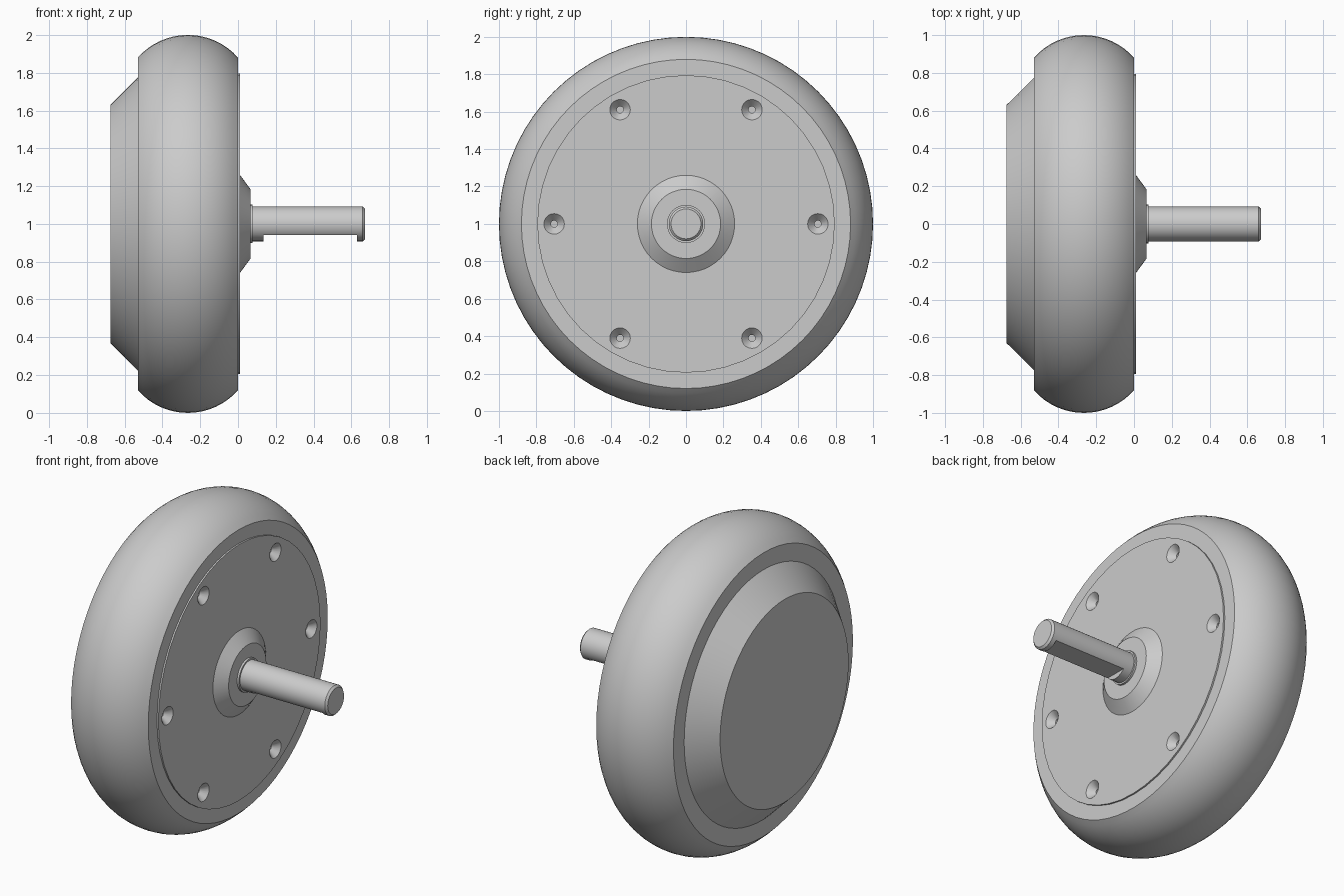
import bpy, bmesh
from math import cos, sin, pi, radians, asin
from mathutils import Matrix

if "Cube" in bpy.data.objects:
    bpy.data.objects.remove(bpy.data.objects["Cube"])

grey = bpy.data.materials.new("plain grey")
grey.use_nodes = True
grey.diffuse_color = (0.6, 0.6, 0.6, 1)
grey.node_tree.nodes["Principled BSDF"].inputs["Base Color"].default_value = (0.6, 0.6, 0.6, 1)

AXLE_Z = 1.0


def make_object(name, bm):
    bmesh.ops.remove_doubles(bm, verts=bm.verts, dist=1e-5)
    bmesh.ops.recalc_face_normals(bm, faces=bm.faces)
    mesh = bpy.data.meshes.new(name)
    bm.to_mesh(mesh)
    bm.free()
    obj = bpy.data.objects.new(name, mesh)
    bpy.context.collection.objects.link(obj)
    mesh.materials.append(grey)
    return obj


def spin_profile(bm, profile, segments, centre=(0, 0, AXLE_Z), closed=False):
    """Revolve (x, radius) points around an axis parallel to x."""
    pts = profile + profile[:1] if closed else profile
    rings = []
    for x, r in pts:
        if r == 0:
            rings.append([bm.verts.new((centre[0] + x, centre[1], centre[2]))] * segments)
        else:
            rings.append([bm.verts.new((centre[0] + x,
                                        centre[1] + r * cos(2 * pi * i / segments),
                                        centre[2] + r * sin(2 * pi * i / segments)))
                          for i in range(segments)])
    for a, b in zip(rings, rings[1:]):
        for i in range(segments):
            j = (i + 1) % segments
            corners = list(dict.fromkeys((a[i], a[j], b[j], b[i])))
            bm.faces.new(corners)


def lathe(name, profile, segments, closed=False):
    bm = bmesh.new()
    spin_profile(bm, profile, segments, closed=closed)
    return make_object(name, bm)


def cut(obj, cutter):
    """Subtract the cutter, then discard it."""
    cutter.hide_render = True
    mod = obj.modifiers.new("cut", 'BOOLEAN')
    mod.operation = 'DIFFERENCE'
    mod.solver = 'EXACT'
    mod.object = cutter
    bpy.context.view_layer.objects.active = obj
    bpy.ops.object.modifier_apply(modifier=mod.name)
    bpy.data.objects.remove(cutter)


def smooth(obj, angle=25):
    bpy.ops.object.select_all(action='DESELECT')
    obj.select_set(True)
    bpy.context.view_layer.objects.active = obj
    bpy.ops.object.shade_smooth_by_angle(angle=radians(angle))


# Tyre: rounded tread between two flat side walls
HALF, SAG = 0.265, 0.12
crown = (HALF ** 2 + SAG ** 2) / (2 * SAG)
sweep = asin(HALF / crown)
tread = []
for k in range(17):
    t = sweep * (k / 8 - 1)
    tread.append((-HALF + crown * sin(t), 1 - crown + crown * cos(t)))
tyre = lathe("tyre", tread + [(0, 0.76), (-2 * HALF, 0.76)], 72, closed=True)

# Motor housing: tapered cover on the back side
housing = lathe("motor_housing",
                [(-0.675, 0), (-0.675, 0.63), (-0.53, 0.775), (-0.4, 0.775), (-0.4, 0)], 72)

# Cover plate with a conical hub boss
plate = lathe("cover_plate",
              [(-0.15, 0), (-0.15, 0.795), (0.01, 0.795), (0.01, 0.26),
               (0.065, 0.185), (0.065, 0)], 48)

# Six countersunk screw holes
bm = bmesh.new()
for k in range(6):
    a = k * pi / 3
    spin_profile(bm, [(-0.08, 0), (-0.08, 0.018), (-0.03, 0.018), (0.01, 0.055),
                      (0.03, 0.055), (0.03, 0)], 20,
                 (0, 0.705 * cos(a), AXLE_Z + 0.705 * sin(a)))
cut(plate, make_object("screw_hole_cutter", bm))

# Collar where the shaft leaves the hub
collar = lathe("shaft_collar", [(0.05, 0), (0.05, 0.102), (0.078, 0.102), (0.078, 0)], 32)

# Shaft with chamfered tip and a flat milled along its underside
shaft = lathe("shaft", [(0.03, 0), (0.03, 0.092), (0.66, 0.092), (0.672, 0.08), (0.672, 0)], 32)
bm = bmesh.new()
bmesh.ops.create_cube(bm, size=1, matrix=Matrix.Translation((0.3825, 0, 0.84))
                      @ Matrix.Diagonal((0.495, 0.4, 0.2, 1)))
cut(shaft, make_object("shaft_flat_cutter", bm))

for part in (tyre, housing, plate, collar, shaft):
    smooth(part)
